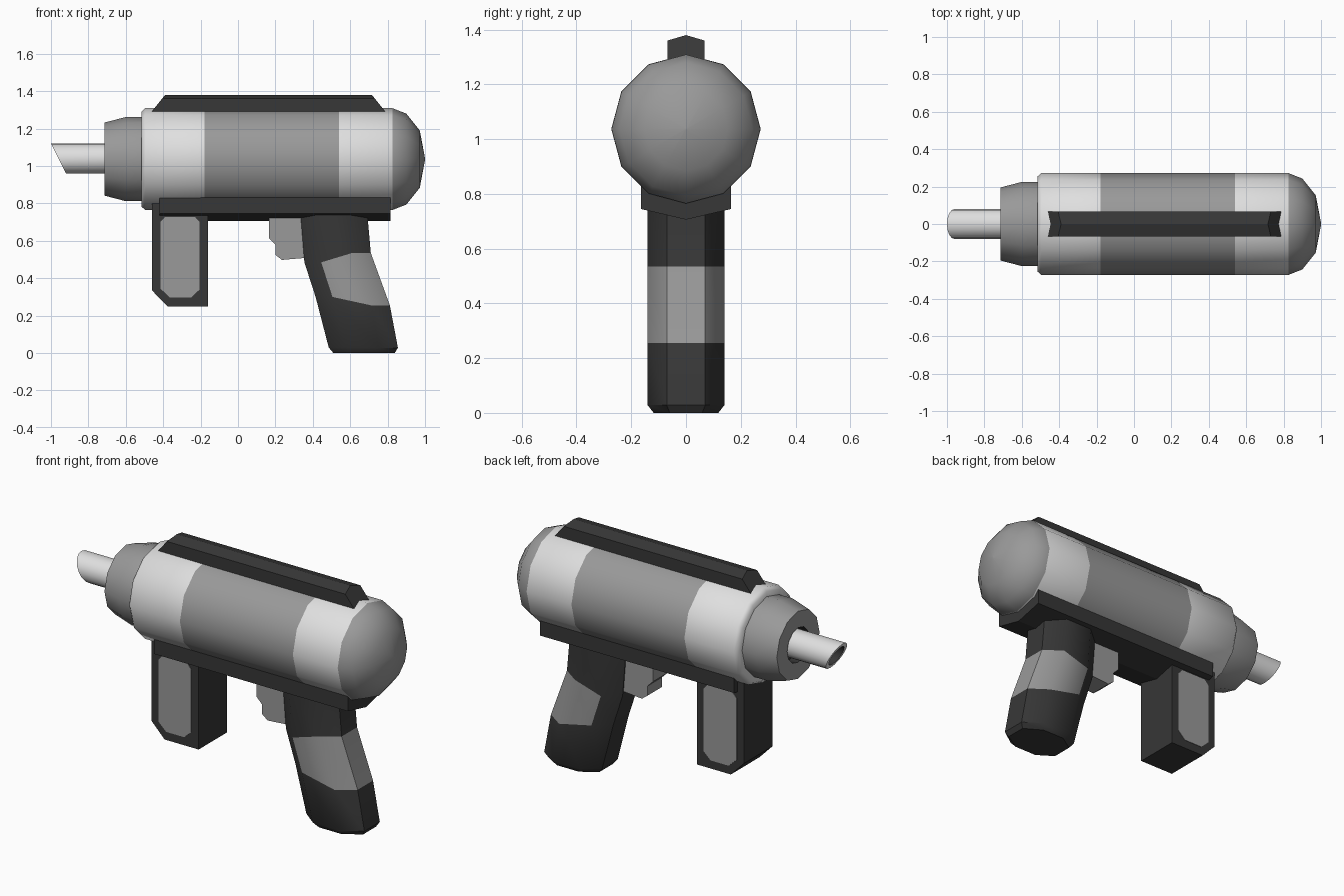
import bpy, bmesh, math

if "Cube" in bpy.data.objects:
    bpy.data.objects.remove(bpy.data.objects["Cube"])


def material(name, v):
    m = bpy.data.materials.new(name)
    m.diffuse_color = (v, v, v, 1)
    m.use_nodes = True
    m.node_tree.nodes["Principled BSDF"].inputs["Base Color"].default_value = m.diffuse_color
    return m


MATS = [material("light_grey", 0.74), material("mid_grey", 0.32), material("charcoal", 0.038)]
LIGHT, MID, DARK = 0, 1, 2
AXIS_Z = 1.037


def finish(name, bm, angle=None):
    bmesh.ops.recalc_face_normals(bm, faces=bm.faces)
    me = bpy.data.meshes.new(name)
    bm.to_mesh(me)
    bm.free()
    for m in MATS:
        me.materials.append(m)
    ob = bpy.data.objects.new(name, me)
    bpy.context.collection.objects.link(ob)
    if angle:
        me.shade_smooth()
        me.set_sharp_from_angle(angle=math.radians(angle))
    return ob


def loft(name, rings, mat, angle=None):
    """Bridge equal-length rings; mat(row, side) gives the colour."""
    bm = bmesh.new()
    rows = [[bm.verts.new(p) for p in r] for r in rings]
    n = len(rows[0])
    for i in range(len(rows) - 1):
        for j in range(n):
            k = (j + 1) % n
            f = bm.faces.new((rows[i][j], rows[i][k], rows[i + 1][k], rows[i + 1][j]))
            f.material_index = mat(i, j)
    for row, i in ((rows[0], 0), (rows[-1], len(rows) - 2)):
        bm.faces.new(row).material_index = mat(i, 0)
    bmesh.ops.remove_doubles(bm, verts=bm.verts, dist=1e-5)
    return finish(name, bm, angle)


def lathe(name, profile, mats, sides=12, angle=50, z=AXIS_Z, slant=None):
    """Turn (x, radius) points about the long axis; slant shears the given rows."""
    rings = []
    for i, (x, r) in enumerate(profile):
        ring = []
        for j in range(sides):
            a = 2 * math.pi * j / sides
            dz = r * math.cos(a)
            dx = (0.08 - dz) * 0.5 if slant and i in slant else 0
            ring.append((x + dx, r * math.sin(a), z + dz))
        rings.append(ring)
    return loft(name, rings, lambda i, j: mats[i], angle)


def slab(name, outline, y0, y1, mat):
    """Extrude an (x, z) outline between two y values."""
    return loft(name, [[(x, y, z) for x, z in outline] for y in (y0, y1)], lambda i, j: mat)


# Main body with colour bands and rounded rear cap
lathe("body",
      [(-0.515, 0.2), (-0.515, 0.255), (-0.495, 0.273), (-0.18, 0.272), (0.54, 0.272),
       (0.826, 0.272), (0.90, 0.243), (0.972, 0.153), (1.0, 0.004)],
      [LIGHT, LIGHT, LIGHT, MID, LIGHT, MID, MID, MID])

# Nozzle collar with dark recess
lathe("nozzle_collar",
      [(-0.66, 0.03), (-0.66, 0.1), (-0.715, 0.1), (-0.715, 0.195), (-0.60, 0.225), (-0.50, 0.225)],
      [DARK, DARK, MID, MID, MID])

# Hollow slanted barrel
lathe("barrel",
      [(-0.655, 0.08), (-1.0, 0.08), (-1.0, 0.058), (-0.85, 0.058), (-0.85, 0.01)],
      [LIGHT, LIGHT, DARK, DARK], sides=16, z=1.04, slant=(1, 2))

# Top rail: ridged section with sloping ends
top = [(-0.068, 1.26), (0.068, 1.26), (0.068, 1.36), (0, 1.38), (-0.068, 1.36)]
loft("top_rail", [[(0.163 + s * (0.553 + (1.38 - z) * 0.8), y, z) for y, z in top] for s in (-1, 1)],
     lambda i, j: DARK)

# Lower rail: V-shaped underside
low = [(-0.165, 0.745), (0, 0.706), (0.165, 0.745), (0.165, 0.832), (-0.165, 0.832)]
loft("lower_rail", [[(x, y, z) for y, z in low] for x in (-0.42, 0.816)], lambda i, j: DARK)

# Front handle with side panels
slab("front_handle", [(-0.46, 0.80), (-0.46, 0.335), (-0.377, 0.25), (-0.16, 0.25), (-0.16, 0.80)],
     -0.13, 0.13, DARK)
panel = [(-0.415, 0.70), (-0.415, 0.345), (-0.365, 0.298), (-0.25, 0.298),
         (-0.205, 0.34), (-0.205, 0.70), (-0.23, 0.728), (-0.39, 0.728)]
for side, s in (("front", -1), ("back", 1)):
    slab("handle_panel_" + side, panel, s * 0.128, s * 0.133, MID)

# Trigger
slab("trigger", [(0.165, 0.76), (0.165, 0.615), (0.2, 0.58), (0.2, 0.525), (0.235, 0.498),
                 (0.4, 0.512), (0.4, 0.76)], -0.065, 0.065, MID)


# Rear grip: chamfered section lofted along a bend, with a wrapped band
def grip_ring(fx, fz, bx, bz, w=0.14):
    right = [(fx, -w / 2, fz), (fx + 0.09, -w, fz), (bx - 0.1, -w, bz), (bx, -w / 2, bz)]
    return right + [(x, -y, z) for x, y, z in reversed(right)]


loft("rear_grip",
     [grip_ring(0.333, 0.76, 0.69, 0.76), grip_ring(0.355, 0.485, 0.71, 0.535),
      grip_ring(0.415, 0.30, 0.812, 0.255), grip_ring(0.485, 0.03, 0.855, 0.028),
      grip_ring(0.51, 0.0, 0.838, 0.0, 0.118)],
     lambda i, j: MID if i == 1 and 1 <= j <= 5 else DARK, 40)
